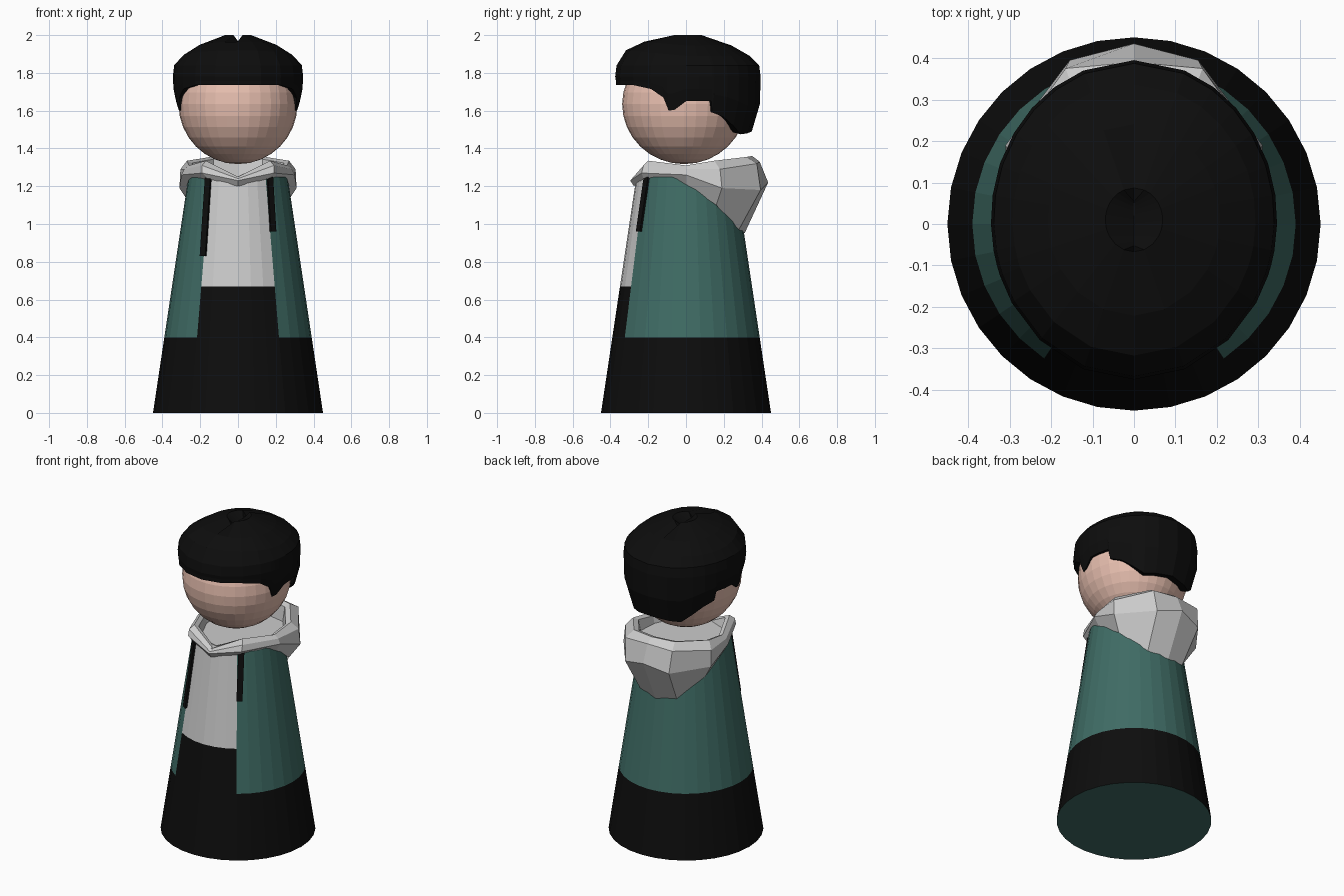
import bpy, math
from mathutils import Vector

if "Cube" in bpy.data.objects:
    bpy.data.objects.remove(bpy.data.objects["Cube"])


def material(name, rgb):
    m = bpy.data.materials.new(name)
    m.diffuse_color = (*rgb, 1)
    m.use_nodes = True
    m.node_tree.nodes["Principled BSDF"].inputs["Base Color"].default_value = m.diffuse_color
    return m


black = material("black", (0.004, 0.004, 0.004))
green = material("green", (0.05, 0.15, 0.13))
skin = material("skin", (0.8, 0.52, 0.43))
grey = material("grey", (0.8, 0.8, 0.8))


def loft(name, rings, mats=(), cap_start=True, cap_end=True):
    """Skin a list of equally long closed rings; rings run counter-clockwise, first to last upwards."""
    n = len(rings[0])
    verts = [p for r in rings for p in r]
    faces = [(k * n + i, k * n + (i + 1) % n, (k + 1) * n + (i + 1) % n, (k + 1) * n + i)
             for k in range(len(rings) - 1) for i in range(n)]
    if cap_start:
        faces.append(tuple(reversed(range(n))))
    if cap_end:
        faces.append(tuple(range(len(verts) - n, len(verts))))
    me = bpy.data.meshes.new(name)
    me.from_pydata(verts, [], faces)
    for m in mats:
        me.materials.append(m)
    ob = bpy.data.objects.new(name, me)
    bpy.context.collection.objects.link(ob)
    return ob


def mirror_ring(half):
    """Close a half outline (front centre to back centre, x >= 0) across x = 0."""
    return list(half) + [(-x, y, z) for x, y, z in reversed(half[1:-1])]


def body_radius(z):
    return 0.45 - 0.15 * z


def on_body(deg, z, out=0.0):
    # angle is measured from the front, positive to the right
    a = math.radians(deg)
    r = body_radius(z) + out
    return (r * math.sin(a), -r * math.cos(a), z)


# body: tapered peg with trousers, open coat and shirt bands
N = 32
body = loft("body", [[on_body(360 * i / N, z) for i in range(N)]
                     for z in (0, 0.4, 0.67, 1.25)], (black, green, grey))
for p in body.data.polygons:
    band, i = divmod(p.index, N)
    front = i < 3 or i >= N - 3
    if p.index >= 3 * N:
        p.material_index = 1 if p.index == 3 * N else 2
    elif band == 0:
        p.material_index = 0
    else:
        p.material_index = (0 if band == 1 else 2) if front else 1

# drawstrings hanging from the hood
for side, top_deg, low_deg, low_z in (("left", -36, -34, 0.83), ("right", 39, 36.5, 0.96)):
    rings = []
    for deg, z in ((low_deg, low_z), (top_deg, 1.25)):
        w = math.degrees(0.017 / body_radius(z))
        rings.append([on_body(deg - w, z, 0.012), on_body(deg + w, z, 0.012),
                      on_body(deg + w, z, -0.01), on_body(deg - w, z, -0.01)])
    loft("drawstring_" + side, rings, (black,))

# head
bpy.ops.mesh.primitive_uv_sphere_add(segments=32, ring_count=16, radius=1, location=(0, -0.01, 1.635))
head = bpy.context.object
head.name = "head"
head.scale = (0.315, 0.328, 0.318)
head.data.materials.append(skin)

# hood: low-poly collar that drapes down the back
low = [(0, -0.275, 1.20), (0.16, -0.225, 1.24), (0.27, 0, 1.21),
       (0.25, 0.16, 1.10), (0.13, 0.28, 0.97), (0, 0.31, 0.95)]
outer = [(0, -0.295, 1.23), (0.19, -0.235, 1.27), (0.30, 0, 1.26),
         (0.31, 0.19, 1.19), (0.155, 0.395, 1.18), (0, 0.435, 1.22)]
shoulder = [(0, -0.285, 1.24), (0.19, -0.225, 1.31), (0.285, 0, 1.29),
            (0.305, 0.18, 1.29), (0.165, 0.375, 1.32), (0, 0.39, 1.33)]
rim = [(0, -0.255, 1.25), (0.17, -0.2, 1.335), (0.26, 0, 1.31),
       (0.27, 0.15, 1.335), (0.145, 0.32, 1.355), (0, 0.35, 1.36)]
lip = [(x * 0.9, y * 0.9, z - 0.012) for x, y, z in rim]
floor = [(x * 0.86, y * 0.86, 1.252) for x, y, z in rim]
loft("hood", [mirror_ring(r) for r in (low, outer, shoulder, rim, lip, floor)], (grey,),
     cap_start=False)

# hair: dome with a jagged lower edge, given as (depth y, edge height) from front to back
edge = [(-0.375, 1.735), (-0.35, 1.735), (-0.28, 1.735), (-0.19, 1.715), (-0.125, 1.67),
        (-0.10, 1.60), (-0.065, 1.605), (0, 1.65), (0.07, 1.65), (0.14, 1.65), (0.15, 1.59),
        (0.22, 1.565), (0.28, 1.52), (0.33, 1.475), (0.37, 1.48), (0.395, 1.49)]
RX, RY, CY = 0.345, 0.385, 0.01


def hair_point(y, s, z):
    t = max(-1, min(1, (y - CY) / RY))
    return (RX * math.sqrt(max(0, 1 - t * t)) * s, CY + RY * t * s, z)


rings = [[hair_point(y, 0.75, z + 0.01) for y, z in edge],
         [hair_point(y, 1 - 0.45 * max(0, 1.76 - z), z) for y, z in edge],
         [hair_point(y, 0.99, (z + 1.78) / 2) for y, z in edge]]
for s, z, lift in ((1, 1.78, 0), (0.98, 1.84, 0), (0.85, 1.89, 0.03), (0.6, 1.945, 0.02), (0.2, 2.0, 0)):
    ring = [hair_point(y, s, z + lift * max(0, -y / 0.375)) for y, _ in edge]
    # parting along the centre line
    ring = [(x, y, min(h, 1.965) if x < 1e-4 else h) for x, y, h in ring]
    rings.append(ring)
rings.append([(0.001 * i / 15, y * 0.15, 1.968) if i % 15 else (0, y * 0.15, 1.968)
              for i, (y, _) in enumerate(edge)])
loft("hair", [mirror_ring(r) for r in rings], (black,), cap_start=False)
